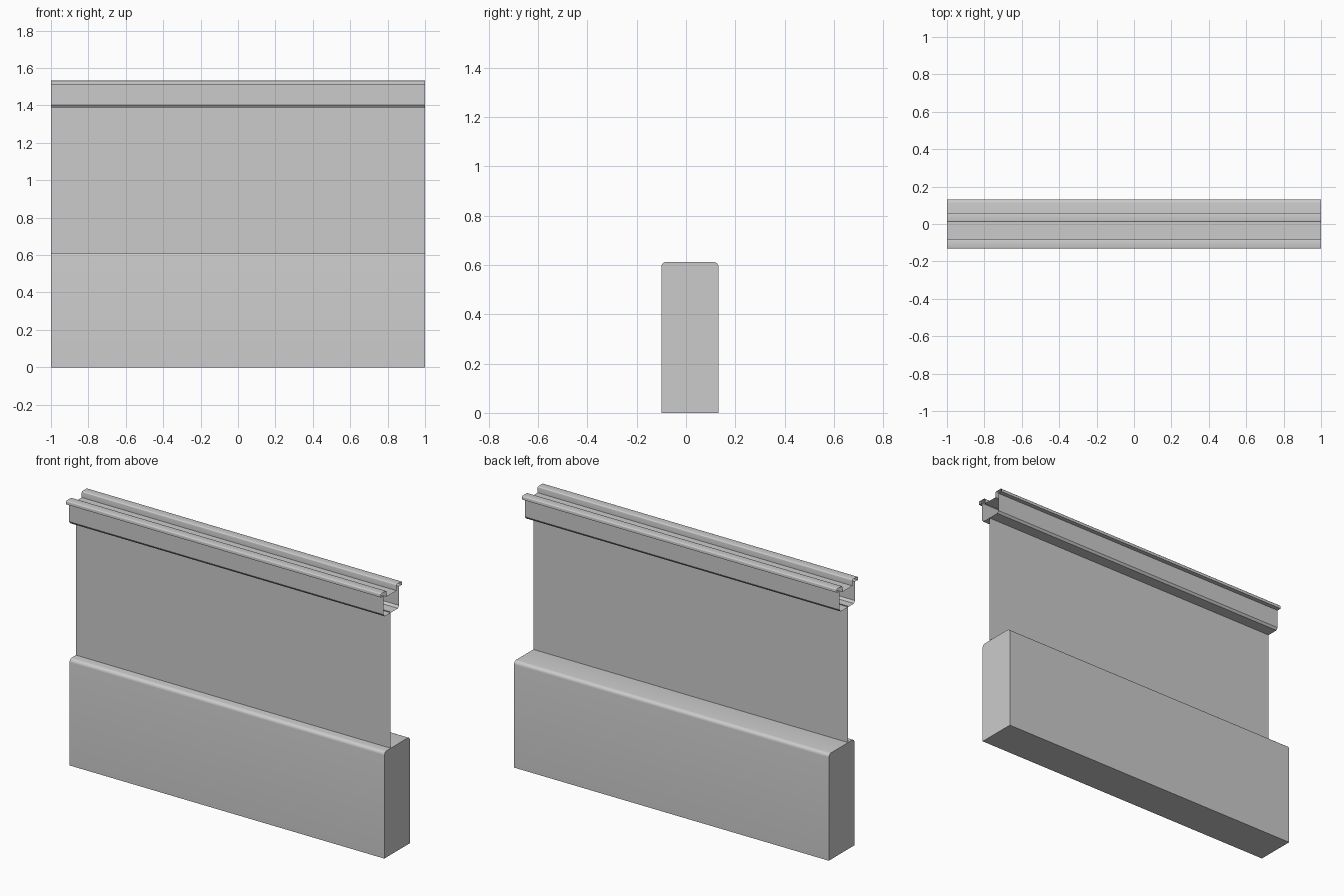
import bpy, bmesh, math

if "Cube" in bpy.data.objects:
    bpy.data.objects.remove(bpy.data.objects["Cube"])

L = 1.0          # half length along x
C = -0.036       # y centre of the rail and panel


def extrude(name, profile, closed=False):
    """Sweep a (y, z) profile along x; closed profiles get end caps."""
    bm = bmesh.new()
    a = [bm.verts.new((-L, y, z)) for y, z in profile]
    b = [bm.verts.new((L, y, z)) for y, z in profile]
    n = len(profile)
    for i in range(n if closed else n - 1):
        j = (i + 1) % n
        bm.faces.new((a[i], a[j], b[j], b[i]))
    if closed:
        bm.faces.new(a)
        bm.faces.new(b)
    bmesh.ops.recalc_face_normals(bm, faces=bm.faces)
    me = bpy.data.meshes.new(name)
    bm.to_mesh(me)
    bm.free()
    ob = bpy.data.objects.new(name, me)
    bpy.context.collection.objects.link(ob)
    bpy.context.view_layer.objects.active = ob
    ob.select_set(True)
    bpy.ops.object.shade_smooth_by_angle(angle=math.radians(35))
    ob.select_set(False)
    return ob


def arc(cy, cz, r, a0, a1, n=5):
    return [(cy + r * math.cos(math.radians(a0 + (a1 - a0) * i / n)),
             cz + r * math.sin(math.radians(a0 + (a1 - a0) * i / n))) for i in range(n + 1)]


# solid kerb with rounded top edges
y0, y1, top, r = -0.10, 0.132, 0.612, 0.02
extrude("kerb", [(y0, 0), (y1, 0)]
        + arc(y1 - r, top - r, r, 0, 90)
        + arc(y0 + r, top - r, r, 90, 180), closed=True)

# thin upright panel
extrude("panel", [(C - 0.007, 0.60), (C - 0.007, 1.395)])

# thin-walled hollow handrail: half section mirrored about its centre
half = ([(0, 1.39), (0.06, 1.39), (0.07, 1.403), (0.07, 1.512), (0.096, 1.512)]
        + arc(0.09, 1.526, 0.006, 0, 90, 3)
        + arc(0.052, 1.526, 0.006, 90, 180, 3)
        + [(0.046, 1.497), (0, 1.497)])
extrude("handrail", [(C + y, z) for y, z in half]
        + [(C - y, z) for y, z in reversed(half[1:-1])] + [(C, 1.39)])
